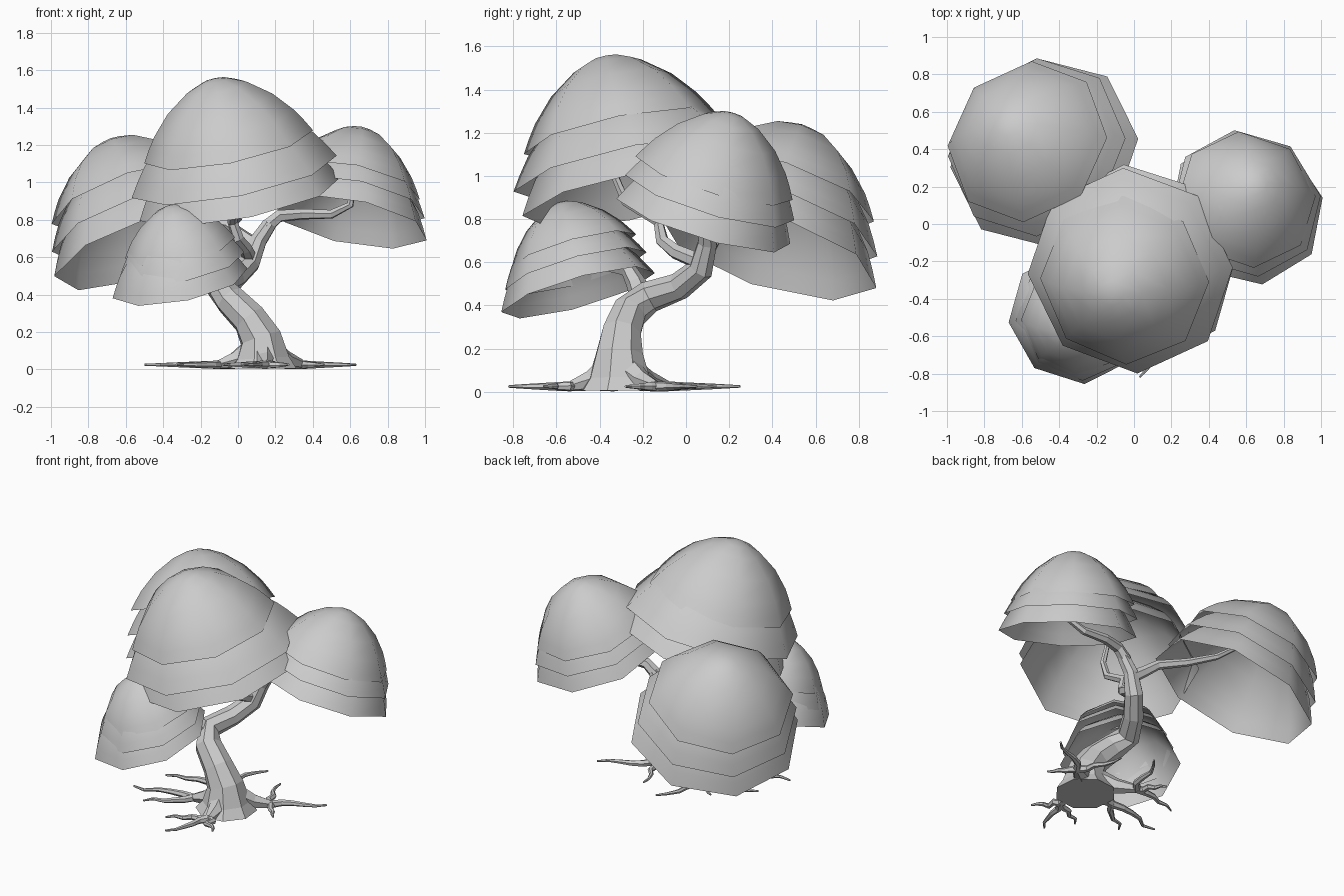
import bpy, bmesh, math, random
from mathutils import Vector, Matrix

if "Cube" in bpy.data.objects:
    bpy.data.objects.remove(bpy.data.objects["Cube"])

random.seed(4)


def finish(name, bm, smooth):
    bmesh.ops.recalc_face_normals(bm, faces=bm.faces)
    me = bpy.data.meshes.new(name)
    bm.to_mesh(me)
    bm.free()
    for p in me.polygons:
        p.use_smooth = smooth
    ob = bpy.data.objects.new(name, me)
    bpy.context.collection.objects.link(ob)
    return ob


def tube(bm, pts, radii, sides=6):
    """Tapered faceted tube along a polyline."""
    pts = [Vector(p) for p in pts]
    rings, ref = [], Vector((0.3, 1, 0.1))
    for i, p in enumerate(pts):
        t = (pts[min(i + 1, len(pts) - 1)] - pts[max(i - 1, 0)]).normalized()
        ref = (ref - t * ref.dot(t)).normalized()
        side = t.cross(ref)
        rings.append([bm.verts.new(p + radii[i] * (ref * math.cos(a) + side * math.sin(a)))
                      for a in (2 * math.pi * k / sides for k in range(sides))])
    for a, b in zip(rings, rings[1:]):
        for k in range(sides):
            n = (k + 1) % sides
            bm.faces.new((a[k], a[n], b[n], b[k]))
    bm.faces.new(rings[0])
    bm.faces.new(rings[-1])


# Open dome shells: relative radius, relative height
PROFILE = [(1, 0), (0.92, 0.17), (0.83, 0.34), (0.62, 0.63), (0.35, 0.87), (0.15, 0.97)]


def canopy(name, axis, layers, phase=0.0):
    bm = bmesh.new()
    rot = Vector((0, 0, 1)).rotation_difference(Vector(axis)).to_matrix()
    for j, (cx, cy, cz, r, h) in enumerate(layers):
        c, rings = Vector((cx, cy, cz)), []
        for pr, ph in PROFILE:
            rings.append([bm.verts.new(c + rot @ Vector((r * pr * math.cos(a), r * pr * math.sin(a), h * ph)))
                          for a in (math.pi / 4 * k + phase + 0.05 * j for k in range(8))])
        for a, b in zip(rings, rings[1:]):
            for k in range(8):
                n = (k + 1) % 8
                bm.faces.new((a[k], a[n], b[n], b[k]))
        top = bm.verts.new(c + rot @ Vector((0, 0, h)))
        for k in range(8):
            bm.faces.new((rings[-1][k], rings[-1][(k + 1) % 8], top))
    finish(name, bm, True)


canopy("canopy_top", (-0.2, -0.2, 1),
       [(-0.05, -0.30, 1.19, 0.46, 0.38), (-0.02, -0.25, 1.03, 0.56, 0.43), (0.01, -0.22, 0.91, 0.55, 0.47)])
canopy("canopy_right", (0.2, 0.3, 1),
       [(0.60, 0.13, 0.99, 0.38, 0.32), (0.60, 0.11, 0.90, 0.41, 0.35), (0.60, 0.08, 0.79, 0.425, 0.40)], 0.08)
canopy("canopy_back_left", (-0.35, 0.32, 1),
       [(-0.57, 0.44, 0.92, 0.45, 0.34), (-0.52, 0.41, 0.78, 0.50, 0.41), (-0.48, 0.38, 0.65, 0.53, 0.46)])
canopy("canopy_front_left", (-0.2, -0.28, 1),
       [(-0.31, -0.52, 0.65, 0.30, 0.24), (-0.30, -0.51, 0.56, 0.34, 0.29), (-0.31, -0.50, 0.46, 0.37, 0.33)])

# Bent trunk with flared foot
bm = bmesh.new()
tube(bm, [(0.13, -0.31, 0.005), (0.13, -0.31, 0.06), (0.12, -0.31, 0.17), (0.06, -0.30, 0.27),
          (-0.04, -0.26, 0.37), (-0.10, -0.17, 0.44), (-0.02, -0.03, 0.49),
          (0.06, 0.07, 0.57), (0.11, 0.10, 0.69), (0.17, 0.10, 0.78)],
     [0.19, 0.15, 0.115, 0.095, 0.085, 0.075, 0.065, 0.06, 0.047, 0.04], 8)
finish("trunk", bm, False)

# Branches reaching into each canopy
branches = {
    "branch_right": [(0.15, 0.10, 0.76), (0.22, 0.11, 0.82), (0.34, 0.13, 0.83), (0.50, 0.12, 0.83),
                     (0.60, 0.10, 0.88), (0.62, 0.10, 1.0)],
    "branch_front_left": [(-0.09, -0.20, 0.42), (-0.16, -0.23, 0.50), (-0.20, -0.27, 0.57),
                          (-0.27, -0.38, 0.59), (-0.32, -0.46, 0.64), (-0.33, -0.52, 0.74)],
    "branch_top": [(0.06, 0.07, 0.60), (0.04, -0.05, 0.65), (0.0, -0.11, 0.70), (-0.03, -0.13, 0.79),
                   (-0.02, -0.28, 0.88), (-0.03, -0.33, 1.0), (-0.06, -0.32, 1.15)],
    "branch_back_left": [(0.10, 0.10, 0.66), (0.03, 0.13, 0.71), (-0.05, 0.17, 0.77), (-0.20, 0.27, 0.80),
                         (-0.36, 0.36, 0.86), (-0.48, 0.40, 0.95)],
}
for name, pts in branches.items():
    bm = bmesh.new()
    r0 = 0.055 if name == "branch_front_left" else 0.04
    tube(bm, pts, [r0 + (0.015 - r0) * i / (len(pts) - 1) for i in range(len(pts))])
    finish(name, bm, False)


# Wiggly ground roots, each forking into tips
def wiggle(a, b, r0, r1, n=5):
    a, b = Vector(a).to_3d(), Vector(b).to_3d()
    side = Vector((-(b - a).y, (b - a).x, 0)).normalized()
    pts, rad = [], []
    for i in range(n + 1):
        f = i / n
        off = random.uniform(-0.03, 0.03) if 0 < i < n else 0
        p = a.lerp(b, f) + side * off
        rad.append(r0 + (r1 - r0) * f)
        p.z = max(rad[-1], 0.025)
        pts.append(p)
    return pts, rad


FOOT = (0.13, -0.31)
roots = [((-0.10, -0.09), [(-0.43, -0.16), (0.05, 0.25), (-0.22, 0.05)]),
         ((-0.10, -0.33), [(-0.50, -0.40), (-0.33, -0.54)]),
         ((0.15, -0.53), [(0.03, -0.82), (0.27, -0.66), (-0.08, -0.66)]),
         ((0.34, -0.14), [(0.63, 0.05), (0.22, 0.14), (0.46, -0.28)])]
for i, (knee, tips) in enumerate(roots):
    bm = bmesh.new()
    k = Vector(knee).to_3d()
    f = Vector(FOOT).to_3d()
    m = f.lerp(k, 0.6)
    tube(bm, [(f.x, f.y, 0.13), (m.x, m.y, 0.05), (k.x, k.y, 0.027)], [0.085, 0.05, 0.026])
    for t in tips:
        tube(bm, *wiggle(knee, t, 0.025, 0.006))
    ob = finish(f"root_{i + 1}", bm, False)
    for v in ob.data.vertices:
        v.co.z = max(v.co.z, 0.002)
